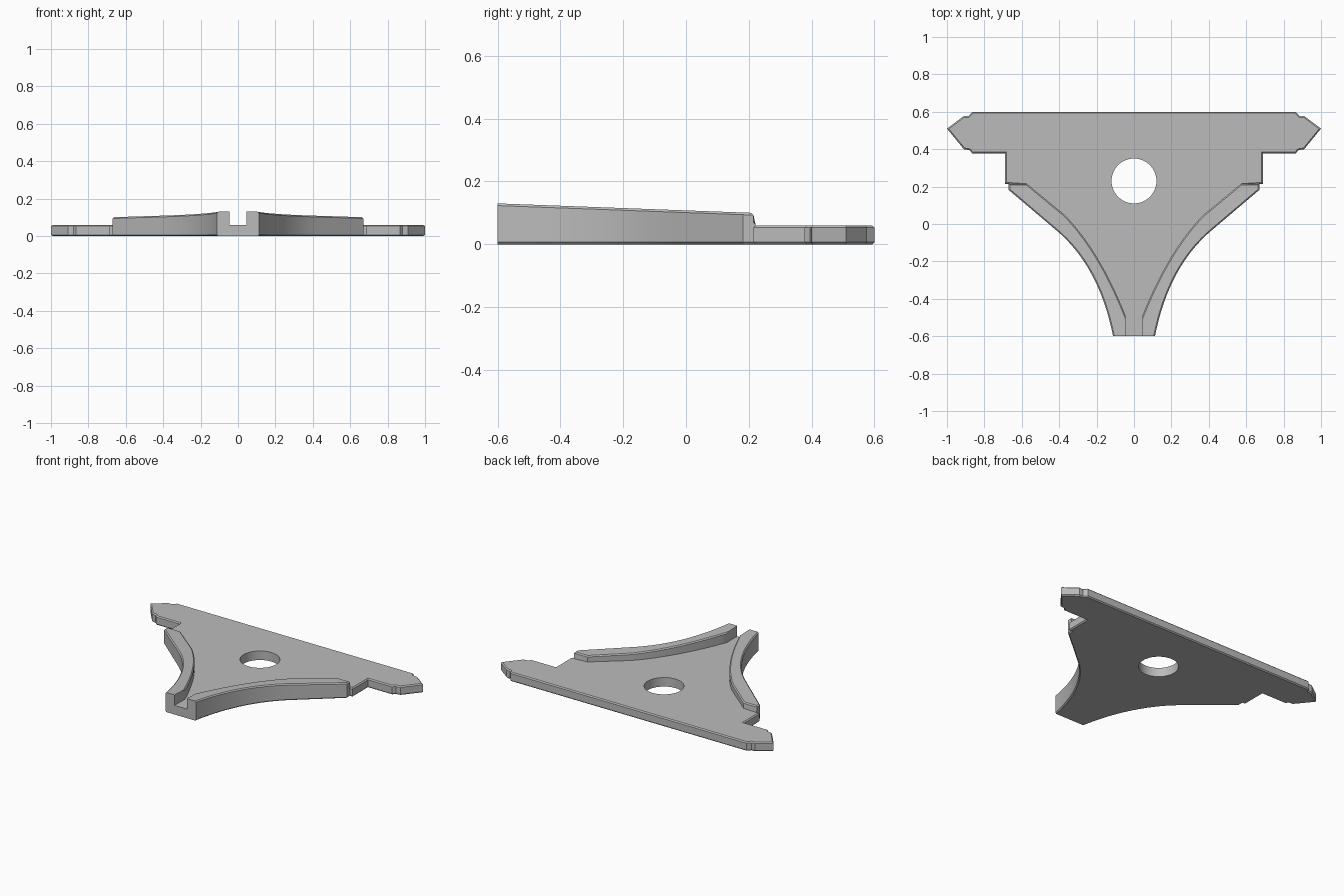
import bpy, bmesh, math
from mathutils import Vector

cube = bpy.data.objects.get("Cube")
if cube:
    bpy.data.objects.remove(cube, do_unlink=True)

PLATE_TOP = 0.06
FRONT, BACK = -0.6, 0.6
HOLE_Y, HOLE_R = 0.23, 0.12


def arc(a, b, c, n=16):
    """Quadratic curve from a to c, pulled towards b."""
    pts = []
    for i in range(n + 1):
        t = i / n
        pts.append(tuple((1 - t) ** 2 * p + 2 * t * (1 - t) * q + t * t * r
                         for p, q, r in zip(a, b, c)))
    return pts


# Half profiles: pointed wing, rail curves and round hole
wing = [(0, BACK), (0.865, BACK), (0.885, 0.577), (0.91, 0.577), (1.0, 0.51),
        (0.91, 0.4), (0.88, 0.395), (0.865, 0.378), (0.69, 0.378), (0.69, 0.215)]
tip = (0.67, 0.215)
inner = [(0.572, 0.215)] + arc((0.37, 0.048), (0.185, -0.14), (0.045, -0.49)) + [(0.045, FRONT)]
outer = [(0.67, 0.182)] + arc((0.42, -0.03), (0.187, -0.223), (0.112, FRONT))
hole = [(HOLE_R * math.sin(math.pi * i / 24), HOLE_Y - HOLE_R * math.cos(math.pi * i / 24))
        for i in range(25)]
hole[0], hole[-1] = (0, HOLE_Y - HOLE_R), (0, HOLE_Y + HOLE_R)

bm = bmesh.new()
rails = []
for side in (1, -1):
    def face(points):
        f = bm.faces.new([bm.verts.new((side * x, y, 0)) for x, y in points])
        if f.normal.z < 0 or side < 0:
            f.normal_update()
        return f
    face(wing + [tip] + inner + [(0, FRONT)] + hole)
    rails.append(face([tip] + outer + inner[::-1]))
bmesh.ops.remove_doubles(bm, verts=bm.verts[:], dist=0.0005)
bmesh.ops.recalc_face_normals(bm, faces=bm.faces[:])

# Thicken the plate
result = bmesh.ops.extrude_face_region(bm, geom=bm.faces[:])
top = result["geom"]
for v in top:
    if isinstance(v, bmesh.types.BMVert):
        v.co.z = PLATE_TOP

# Raise both rails, sloping down towards the back
rail_faces = [f for f in top if isinstance(f, bmesh.types.BMFace)
              and all(abs(v.co.x) > 0.04 for v in f.verts)]
result = bmesh.ops.extrude_face_region(bm, geom=rail_faces)
for v in result["geom"]:
    if isinstance(v, bmesh.types.BMVert):
        v.co.z = 0.13 - 0.037 * (v.co.y - FRONT)
bmesh.ops.recalc_face_normals(bm, faces=bm.faces[:])

# Small chamfer on the rims, leaving the front end and the hole crisp
rims = []
for e in bm.edges:
    mid = (e.verts[0].co + e.verts[1].co) / 2
    from_hole = (mid.xy - Vector((0, HOLE_Y))).length
    level = abs(e.verts[0].co.z - e.verts[1].co.z) < 0.02
    if (len(e.link_faces) == 2 and level and e.is_convex and e.calc_face_angle() > 0.6
            and from_hole > HOLE_R + 0.01 and mid.y > FRONT + 0.01
            and not (abs(mid.x) < 0.05 and mid.y < -0.48)):
        rims.append(e)
bmesh.ops.bevel(bm, geom=rims, offset=0.007, segments=1, affect='EDGES', clamp_overlap=True)

mesh = bpy.data.meshes.new("bracket_plate")
bm.to_mesh(mesh)
bm.free()
plate = bpy.data.objects.new("bracket_plate", mesh)
bpy.context.collection.objects.link(plate)

# One plain grey
grey = bpy.data.materials.new("plain_grey")
grey.use_nodes = True
colour = (0.5, 0.5, 0.5, 1)
grey.diffuse_color = colour
grey.node_tree.nodes["Principled BSDF"].inputs["Base Color"].default_value = colour
mesh.materials.append(grey)

bpy.ops.object.select_all(action='DESELECT')
plate.select_set(True)
bpy.context.view_layer.objects.active = plate
bpy.ops.object.shade_smooth_by_angle(angle=math.radians(25))
